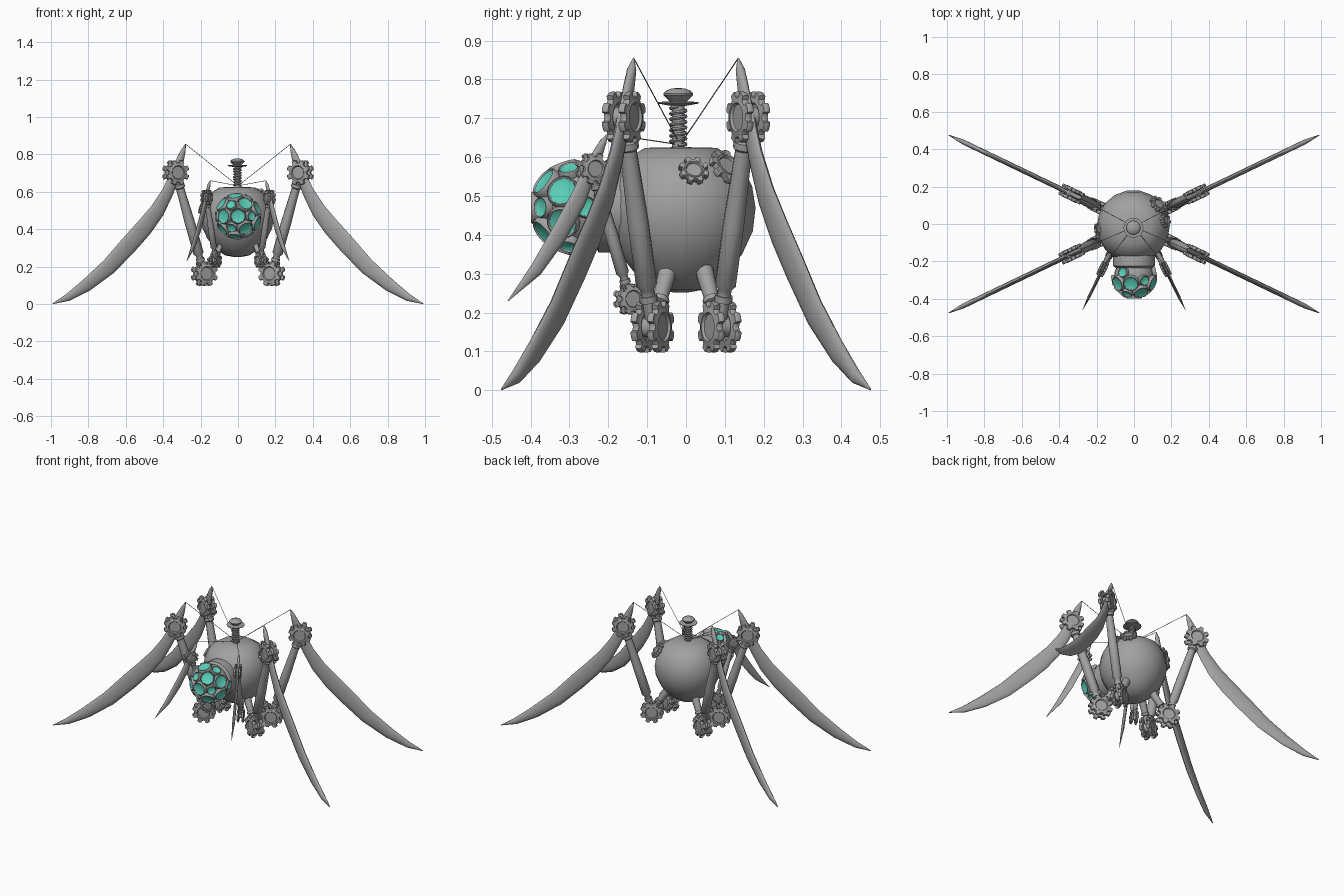
import bpy, bmesh
from math import sin, cos, pi, radians
from mathutils import Vector, Matrix

if "Cube" in bpy.data.objects:
    bpy.data.objects.remove(bpy.data.objects["Cube"])


def material(name, rgb):
    m = bpy.data.materials.new(name)
    m.use_nodes = True
    m.diffuse_color = (*rgb, 1)
    m.node_tree.nodes["Principled BSDF"].inputs["Base Color"].default_value = (*rgb, 1)
    return m


GREY = material("metal grey", (0.36, 0.36, 0.36))
TEAL = material("lens teal", (0.1, 0.62, 0.48))
UP = Vector((0, 0, 1))


def loft(name, rings, mat=GREY, angle=40):
    """Skin a closed solid through rings of points."""
    bm = bmesh.new()
    loops = [[bm.verts.new(p) for p in ring] for ring in rings]
    n = len(loops[0])
    for a, b in zip(loops, loops[1:]):
        for i in range(n):
            j = (i + 1) % n
            bm.faces.new((a[i], a[j], b[j], b[i]))
    bm.faces.new(loops[0])
    bm.faces.new(loops[-1])
    bmesh.ops.recalc_face_normals(bm, faces=bm.faces)
    me = bpy.data.meshes.new(name)
    bm.to_mesh(me)
    bm.free()
    me.shade_smooth()
    me.set_sharp_from_angle(angle=radians(angle))
    me.materials.append(mat)
    ob = bpy.data.objects.new(name, me)
    bpy.context.collection.objects.link(ob)
    return ob


def ellipse(c, u, v, a, b, n):
    return [c + u * (a * cos(2 * pi * i / n)) + v * (b * sin(2 * pi * i / n)) for i in range(n)]


def lathe(name, pos, axis, profile, n=16, mat=GREY, angle=40):
    """Turn (radius, height) pairs about an axis."""
    axis = Vector(axis).normalized()
    q = axis.to_track_quat('Z', 'Y')
    u, v = q @ Vector((1, 0, 0)), q @ Vector((0, 1, 0))
    rings = [ellipse(Vector(pos) + axis * h, u, v, r, r, n) for r, h in profile]
    return loft(name, rings, mat, angle)


def rod(name, p, q, profile, n=10):
    """Turned bar between two points; profile is (radius, fraction)."""
    d = q - p
    return lathe(name, p, d, [(r, t * d.length) for r, t in profile], n)


def gear(name, pos, axis, radius, thick, teeth=8):
    """Toothed disc with a recessed hub on both faces."""
    q = Vector(axis).to_track_quat('Z', 'Y')
    shape = [(0.74, 0), (0.8, 0.22), (0.97, 0.26), (1, 0.5), (0.97, 0.74), (0.8, 0.78)]

    def ring(scale, h, toothed):
        return [Vector(pos) + q @ Vector((cos(a) * r, sin(a) * r, h))
                for t in range(teeth) for f, s in shape
                for a, r in [((t + s) * 2 * pi / teeth, radius * scale * (f if toothed else 1))]]

    h = thick / 2
    rings = [ring(0.48, -h * 0.5, False), ring(0.54, -h * 1.2, False), ring(0.62, -h * 1.2, False),
             ring(0.66, -h, False), ring(0.96, -h, True), ring(1, -h * 0.6, True),
             ring(1, h * 0.6, True), ring(0.96, h, True), ring(0.66, h, False),
             ring(0.62, h * 1.2, False), ring(0.54, h * 1.2, False), ring(0.48, h * 0.5, False)]
    return loft(name, rings)


def leg(name, origin, direction, blade, thick, knee, ankle, hip, size):
    """Leg lying in one upright plane; (r, z) positions along its direction."""
    d = Vector(direction).normalized()
    side = d.cross(UP)

    def at(r, z):
        return Vector(origin) + d * r + UP * z

    # Curved blade
    rings = []
    for i, (r, z, w) in enumerate(blade):
        a, b = blade[max(i - 1, 0)], blade[min(i + 1, len(blade) - 1)]
        tan = (at(*b[:2]) - at(*a[:2])).normalized()
        rings.append(ellipse(at(r, z), side.cross(tan), side, w, min(w, thick), 12))
    loft(name + "_blade", rings, angle=60)
    # Geared joints
    k, a, h = at(*knee), at(*ankle), at(*hip)
    for label, p in (("knee", k), ("ankle", a)):
        for s in (-1, 1):
            gear(f"{name}_{label}_gear", p + side * s * size * 0.34, side, size, size * 0.25)
        rod(f"{name}_{label}_axle", p - side * size * 0.4, p + side * size * 0.4,
            [(size * 0.4, 0), (size * 0.4, 1)])
    # Struts with collars
    s = size * 0.4
    rod(name + "_upper_strut", a, k,
        [(s * .6, 0), (s * .6, .12), (s * .85, .12), (s * .85, .15), (s * .65, .15),
         (s * .65, .18), (s, .2), (s, .5), (s * .8, .84), (s * 1.05, .85), (s * 1.05, .88),
         (s * .6, .89), (s * .6, 1)])
    rod(name + "_hip_strut", a, h,
        [(s * .6, 0), (s * .6, .38), (s * .9, .4), (s * .9, .47), (s * .7, .48), (s * .9, 1)])
    # Tension wire to the screw base
    top = at(*blade[0][:2])
    rod(name + "_wire", top, Vector((0, -0.015, 0.632)), [(.0015, 0), (.0015, 1)], 6)


# Body
lathe("body", (-0.004, -0.013, 0), UP,
      [(.02, .252), (.065, .26), (.115, .295), (.16, .35), (.188, .41), (.195, .47),
       (.186, .525), (.155, .585), (.095, .624), (.01, .626)], 18)

# Screw on top
screw = (-0.003, -0.02, 0)
lathe("screw_core", screw, UP, [(.017, .61), (.017, .75)], 14)
rings, steps, turns = [], 112, 7
for i in range(steps + 1):
    a = 2 * pi * turns * i / steps
    out = Vector((cos(a), sin(a), 0))
    rings.append(ellipse(Vector(screw) + out * .018 + UP * (.63 + .1 * i / steps), out, UP, .006, .005, 6))
loft("screw_thread", rings)
lathe("screw_washer", screw, UP, [(.018, .732), (.052, .738), (.053, .742), (.02, .744)], 20)
lathe("screw_cap", screw, UP,
      [(.018, .74), (.038, .76), (.038, .764), (.03, .772), (.016, .777), (.003, .778)], 16)

# Neck and head
lathe("neck", (0, -.12, .467), (0, -1, 0),
      [(.1, 0), (.112, .06), (.112, .105), (.1, .112), (.09, .13)], 20)
centre = Vector((0, -.28, .47))
lathe("head", centre, (0, -1, 0),
      [(max(.106 * sin(pi * i / 14), .002), -.106 * cos(pi * i / 14)) for i in range(15)], 24)

# Compound eye: large lenses on the faces of an icosahedron, small ones on its corners
bm = bmesh.new()
bmesh.ops.create_icosphere(bm, subdivisions=1, radius=1)
bm.faces.ensure_lookup_table()
turn = bm.faces[0].normal.rotation_difference(Vector((0, -1, 0))).to_matrix()
turn = Matrix.Rotation(radians(20), 3, 'Y') @ turn
eyes = [(turn @ f.normal, .036) for f in bm.faces] + [(turn @ v.co.normalized(), .024) for v in bm.verts]
bm.free()
for d, r in eyes:
    if d.y > .3:
        continue
    lift = .113 if r > .03 else .115
    lathe("eye_rim", centre + d * lift, d,
          [(r * .96, -.016), (r * 1.18, -.014), (r * 1.16, .002), (r * 1.07, .006), (r * .98, .003),
           (r * .94, -.004)], 20)
    lathe("eye_lens", centre + d * lift, d,
          [(r * .97, -.01), (r * .97, .002), (r * .8, -.001), (r * .45, -.0035), (.002, -.004)],
          20, TEAL, 60)

# Four large legs
big_blade = [(.311, .855, .002), (.323, .825, .012), (.338, .785, .02), (.36, .72, .028),
             (.416, .6, .034), (.478, .5, .043), (.555, .41, .049), (.644, .32, .05),
             (.766, .2, .045), (.9, .1, .035), (1.01, .035, .02), (1.098, .002, .002)]
for sx in (-1, 1):
    for sy in (-1, 1):
        name = ("front_" if sy < 0 else "back_") + ("left" if sx > 0 else "right") + "_leg"
        leg(name, (0, 0, 0), (sx, sy * .48, 0), big_blade, .013,
            (.37, .703), (.2, .163), (.1, .32), .069)

# Two small front arms
arm_blade = [(.225, .66, .001), (.237, .64, .009), (.255, .605, .015), (.28, .555, .019),
             (.31, .49, .024), (.365, .4, .024), (.43, .31, .018), (.51, .23, .001)]
for sx in (-1, 1):
    leg(("left" if sx > 0 else "right") + "_arm", (sx * .05, 0, 0), (sx * .44, -.9, 0),
        arm_blade, .008, (.268, .57), (.16, .235), (.09, .33), .042)

# Loose gears on the body shell
for pos, r in (((.168, .02, .565), .04), ((.13, .105, .575), .052), ((-.195, -.03, .515), .034)):
    gear("body_gear", pos, Vector(pos) - Vector((0, -.013, .45)), r, .018)
